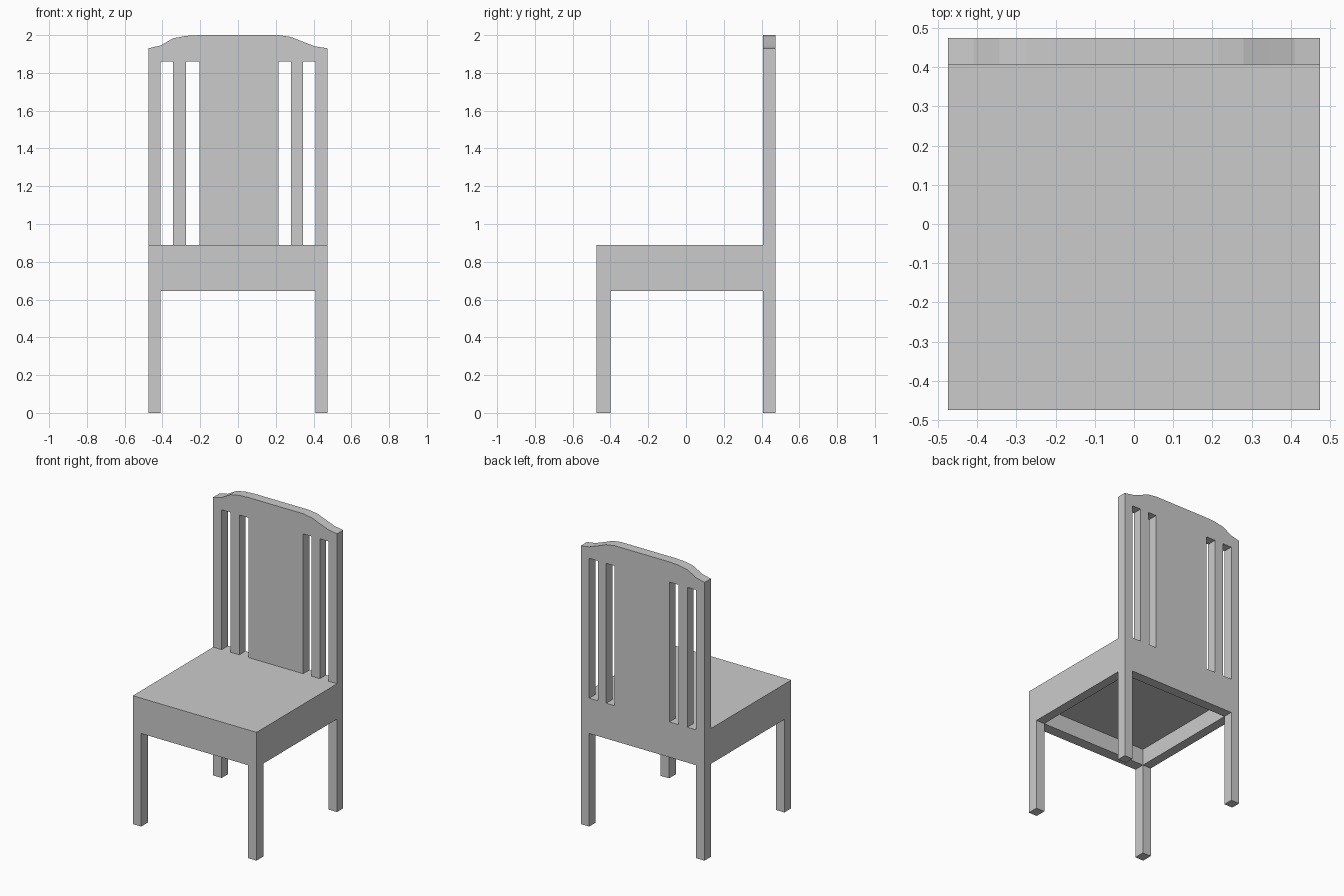
import bpy
import bmesh

if "Cube" in bpy.data.objects:
    bpy.data.objects.remove(bpy.data.objects["Cube"])

# Shared dimensions
W = 0.475                 # half width and half depth
IN = 0.41                 # inner side of legs
FRONT_IN = -0.40          # inner side of front legs
BACK_Y = 0.407            # front face of the backrest
APRON_Z, SEAT_Z, SLOT_Z = 0.645, 0.89, 1.86
SEAT_UNDER = 0.76


def finish(bm, name):
    bmesh.ops.recalc_face_normals(bm, faces=bm.faces[:])
    mesh = bpy.data.meshes.new(name)
    bm.to_mesh(mesh)
    bm.free()
    obj = bpy.data.objects.new(name, mesh)
    bpy.context.collection.objects.link(obj)
    return obj


def box(name, lo, hi):
    bm = bmesh.new()
    bmesh.ops.create_cube(bm, size=1)
    for v in bm.verts:
        v.co = [(a + b) / 2 + c * (b - a) for a, b, c in zip(lo, hi, v.co)]
    return finish(bm, name)


# Seat board, closed below by the apron frame
box("seat", (-W, -W, SEAT_UNDER), (W, BACK_Y, SEAT_Z))
box("front_apron", (-W, -W, APRON_Z), (W, FRONT_IN, SEAT_UNDER))
for side, x0, x1 in (("left", -W, -IN), ("right", IN, W)):
    box(side + "_apron", (x0, FRONT_IN, APRON_Z), (x1, BACK_Y, SEAT_UNDER))
    box(side + "_front_leg", (x0, -W, 0), (x1, FRONT_IN, APRON_Z))

# Back frame: legs, rear apron, slats and crest cut from one board.
# Each profile point is (x, height of the crest).
crest = [(-W, 1.93), (-IN, 1.945), (-0.343, 1.983), (-0.275, 1.996),
         (-0.205, 2.0), (0.215, 2.0), (0.28, 1.99), (0.343, 1.965),
         (IN, 1.94), (W, 1.93)]
bm = bmesh.new()
grid = [[bm.verts.new((x, BACK_Y, z))
         for z in (0, APRON_Z, SEAT_Z, SLOT_Z, top)] for x, top in crest]
slots = {1, 3, 5, 7}      # open columns between the slats
for c in range(len(crest) - 1):
    for r in range(4):
        if r == 0 and c not in (0, len(crest) - 2):
            continue      # open space between the back legs
        if r == 2 and c in slots:
            continue
        a, b = grid[c], grid[c + 1]
        bm.faces.new((a[r], b[r], b[r + 1], a[r + 1]))
bmesh.ops.delete(bm, geom=[v for v in bm.verts if not v.link_faces],
                 context='VERTS')
# Thicken the board backwards
ext = bmesh.ops.extrude_face_region(bm, geom=bm.faces[:], use_keep_orig=True)
for g in ext["geom"]:
    if isinstance(g, bmesh.types.BMVert):
        g.co.y = W
finish(bm, "back_frame")
